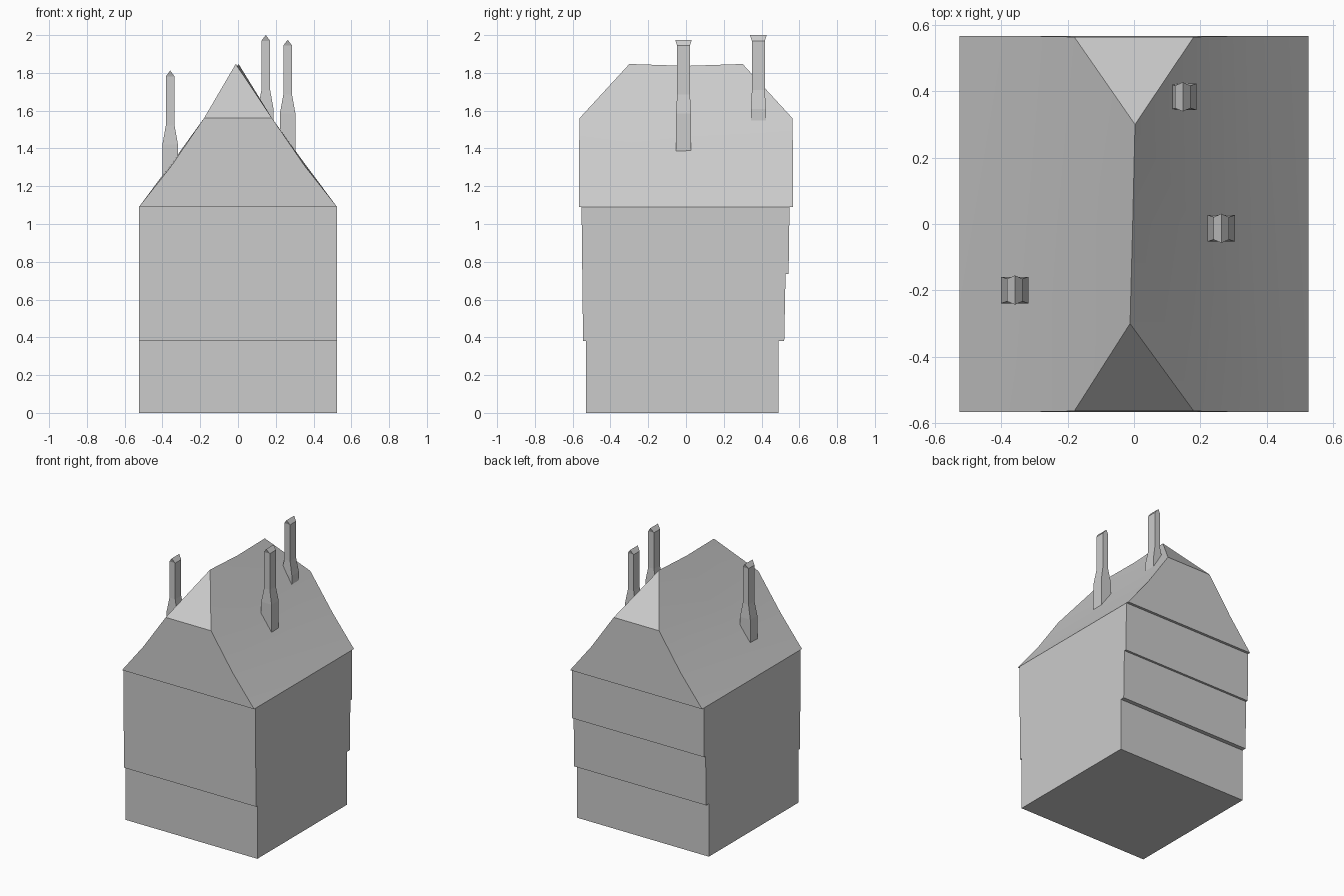
import bpy, bmesh, math

cube = bpy.data.objects.get("Cube")
if cube:
    bpy.data.objects.remove(cube, do_unlink=True)

grey = bpy.data.materials.new("plain grey")
grey.use_nodes = True
grey.diffuse_color = (0.6, 0.6, 0.6, 1)
grey.node_tree.nodes["Principled BSDF"].inputs["Base Color"].default_value = grey.diffuse_color

HALF_WIDTH = 0.525
EAVE = 1.09


def finish(name, bm):
    bmesh.ops.recalc_face_normals(bm, faces=bm.faces)
    mesh = bpy.data.meshes.new(name)
    bm.to_mesh(mesh)
    bm.free()
    mesh.materials.append(grey)
    obj = bpy.data.objects.new(name, mesh)
    bpy.context.collection.objects.link(obj)
    return obj


# Walls: jettied side profile extruded across the width
def walls():
    profile = [(-0.53, 0), (-0.53, 0.38), (-0.545, 0.38), (-0.553, EAVE),
               (0.548, EAVE), (0.543, 0.735), (0.527, 0.735), (0.52, 0.38),
               (0.49, 0.38), (0.49, 0)]
    bm = bmesh.new()
    face = bm.faces.new([bm.verts.new((-HALF_WIDTH, y, z)) for y, z in profile])
    out = bmesh.ops.extrude_face_region(bm, geom=[face])
    moved = [v for v in out["geom"] if isinstance(v, bmesh.types.BMVert)]
    bmesh.ops.translate(bm, verts=moved, vec=(2 * HALF_WIDTH, 0, 0))
    finish("storey_walls", bm)


# Roof: bowed slopes, sagging ridge and a clipped hip at each end
def roof():
    bm = bmesh.new()
    ridge = [bm.verts.new(p) for p in
             ((-0.012, -0.3, 1.847), (-0.004, 0, 1.837), (0.003, 0.3, 1.847))]
    slopes = []
    for side in (-1, 1):
        rows = []
        for y, lift in ((-0.567, 0), (0, 0.012), (0.567, 0)):
            rows.append([bm.verts.new((side * HALF_WIDTH, y, EAVE)),
                         bm.verts.new((side * 0.355, y, 1.305 + lift)),
                         bm.verts.new((side * 0.18, y * 0.994, 1.56))])
        for i in range(2):
            a, b = rows[i] + [ridge[i]], rows[i + 1] + [ridge[i + 1]]
            for j in range(3):
                bm.faces.new((a[j], b[j], b[j + 1], a[j + 1]))
        slopes.append(rows)
    left, right = slopes
    for end in (0, 2):
        bm.faces.new(left[end] + right[end][::-1])
        bm.faces.new((left[end][2], right[end][2], ridge[end]))
    bm.faces.new([r[0] for r in left] + [r[0] for r in reversed(right)])
    obj = finish("hipped_roof", bm)
    bpy.ops.object.select_all(action="DESELECT")
    obj.select_set(True)
    bpy.context.view_layer.objects.active = obj
    bpy.ops.object.shade_smooth_by_angle(angle=math.radians(25))


# Chimney: wide base, narrow shaft and a peaked cap that overhangs front and back
def chimney(name, x, y, bottom, top):
    bm = bmesh.new()
    rings = []
    for w, d, z in ((0.041, 0.04, bottom), (0.041, 0.04, top - 0.39),
                    (0.023, 0.034, top - 0.29), (0.023, 0.034, top - 0.03)):
        rings.append([bm.verts.new((x + sx * w, y + sy * d, z))
                      for sx, sy in ((-1, -1), (1, -1), (1, 1), (-1, 1))])
    for a, b in zip(rings, rings[1:]):
        for i in range(4):
            k = (i + 1) % 4
            bm.faces.new((a[i], a[k], b[k], b[i]))
    bm.faces.new(rings[0])
    peak = [bm.verts.new((x, y + s * 0.044, top)) for s in (-1, 1)]
    a, b, c, d = rings[-1]
    bm.faces.new((a, b, peak[0]))
    bm.faces.new((b, c, peak[1], peak[0]))
    bm.faces.new((c, d, peak[1]))
    bm.faces.new((d, a, peak[0], peak[1]))
    finish(name, bm)


walls()
roof()
chimney("rear_chimney", 0.147, 0.383, 1.5, 2.0)
chimney("left_chimney", 0.263, -0.013, 1.3, 1.975)
chimney("right_chimney", -0.359, -0.199, 1.2, 1.812)
